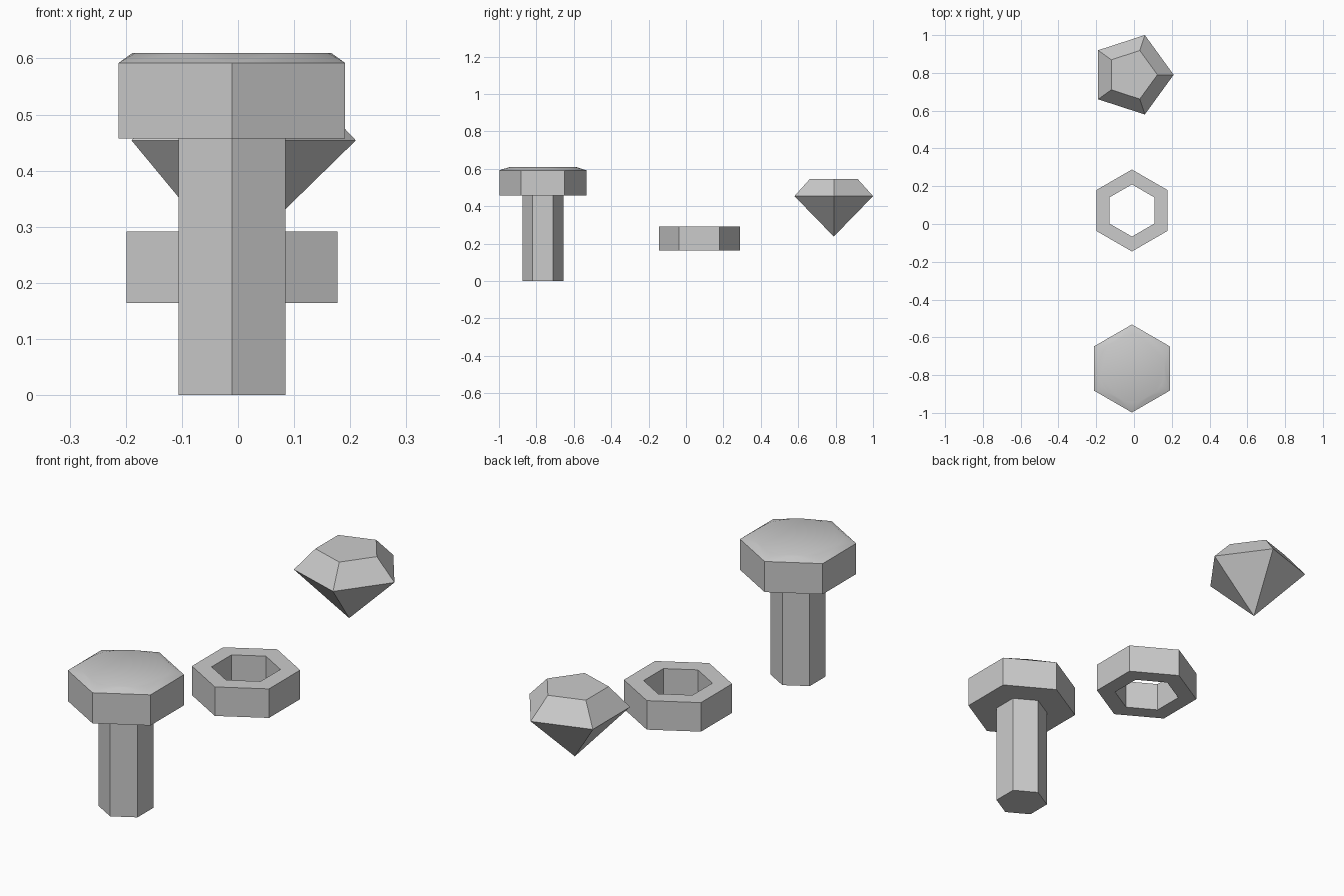
import bpy, bmesh
from math import pi, cos, sin

if "Cube" in bpy.data.objects:
    bpy.data.objects.remove(bpy.data.objects["Cube"])

CX = -0.011


def ring(bm, n, r, z, start):
    return [bm.verts.new((r * cos(start + 2 * pi * i / n),
                          r * sin(start + 2 * pi * i / n), z)) for i in range(n)]


def bridge(bm, a, b):
    n = len(a)
    for i in range(n):
        j = (i + 1) % n
        bm.faces.new((a[i], a[j], b[j], b[i]))


def finish(bm, name, y):
    bmesh.ops.recalc_face_normals(bm, faces=bm.faces[:])
    me = bpy.data.meshes.new(name)
    bm.to_mesh(me)
    bm.free()
    ob = bpy.data.objects.new(name, me)
    ob.location = (CX, y, 0)
    bpy.context.collection.objects.link(ob)
    return ob


# Bolt: hexagonal shaft and head with a round chamfered top
bm = bmesh.new()
rings = [ring(bm, 6, r, z, pi / 2) for r, z in
         ((0.11, 0), (0.11, 0.457), (0.233, 0.457), (0.233, 0.592))]
for a, b in zip(rings, rings[1:]):
    bridge(bm, a, b)
bm.faces.new(rings[0])
N = 24
step = N // 6
crown = ring(bm, N, 0.177, 0.61, pi / 2)
bm.faces.new(crown)
for k, corner in enumerate(rings[-1]):
    for j in range(step * k - step // 2, step * k + step // 2):
        bm.faces.new((corner, crown[(j + 1) % N], crown[j % N]))
    bm.faces.new((corner, rings[-1][(k + 1) % 6], crown[step * k + step // 2]))
bolt = finish(bm, "bolt", -0.765)
bpy.context.view_layer.objects.active = bolt
bolt.select_set(True)
bpy.ops.object.shade_smooth_by_angle(angle=0.72)
bolt.select_set(False)

# Nut: hexagonal ring with a hexagonal hole
bm = bmesh.new()
rings = [ring(bm, 6, r, z, pi / 2) for r, z in
         ((0.217, 0.164), (0.217, 0.292), (0.138, 0.292), (0.138, 0.164))]
for i in range(4):
    bridge(bm, rings[i], rings[(i + 1) % 4])
finish(bm, "nut", 0.0715)

# Gem: five-sided cut with a flat table and pointed base
bm = bmesh.new()
girdle = ring(bm, 5, 0.221, 0.454, 0)
table = ring(bm, 5, 0.135, 0.545, 0)
tip = bm.verts.new((0, 0, 0.238))
bridge(bm, girdle, table)
bm.faces.new(table)
for i in range(5):
    bm.faces.new((girdle[i], tip, girdle[(i + 1) % 5]))
finish(bm, "gem", 0.79)
